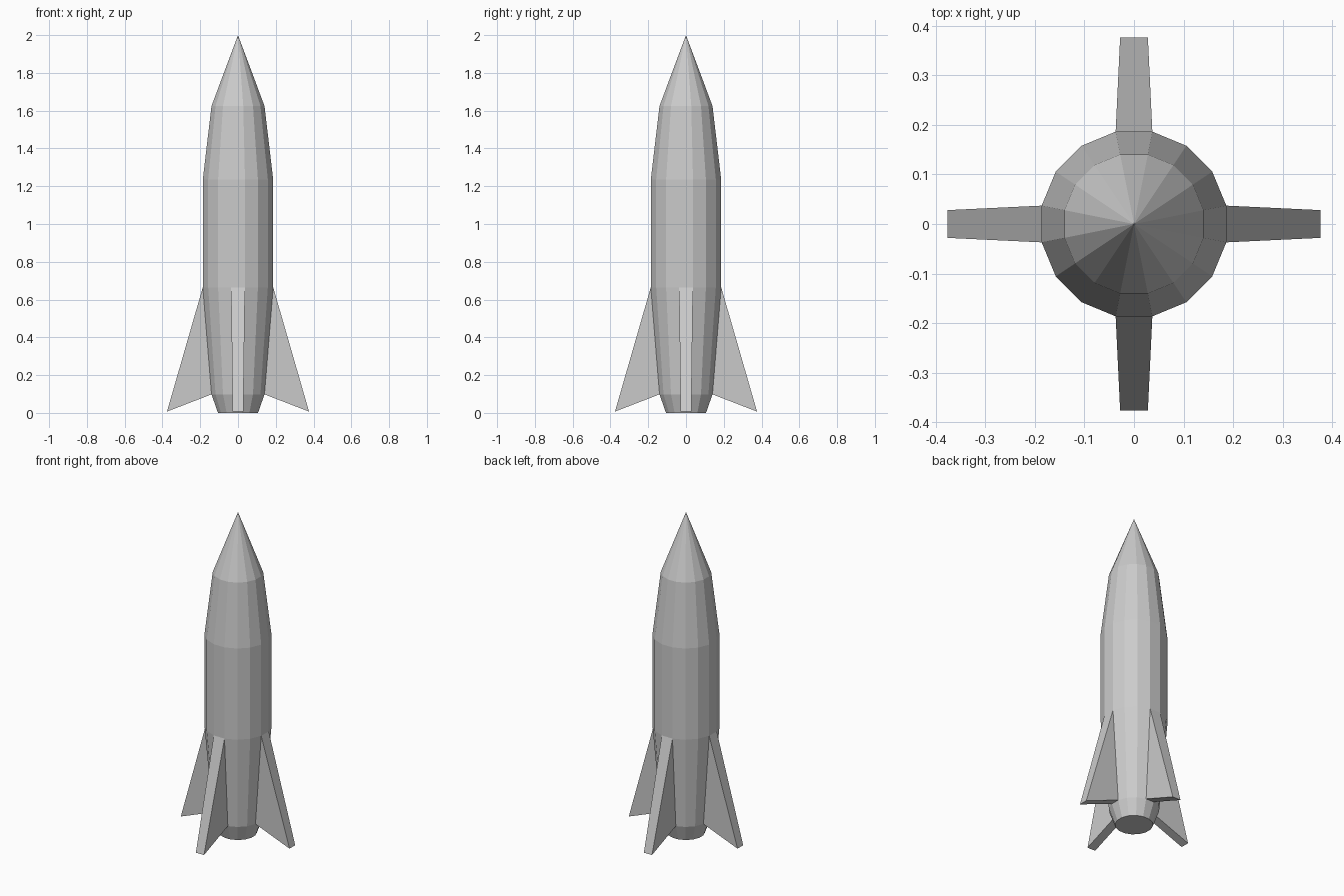
import bpy, bmesh, math
from mathutils import Vector

if "Cube" in bpy.data.objects:
    bpy.data.objects.remove(bpy.data.objects["Cube"])

SIDES = 16
# (radius, height) from the tail to the shoulder, then the nose tip
PROFILE = [(0.108, 0.0), (0.143, 0.098), (0.19, 0.665), (0.19, 1.235), (0.143, 1.625)]
FIN_REACH, FIN_HALF, FIN_Z = 0.376, 0.028, 0.007

bm = bmesh.new()

# Hull: stacked rings, with flat sides facing the four axes
rings = []
for r, z in PROFILE:
    angles = [2 * math.pi * (i + 0.5) / SIDES for i in range(SIDES)]
    rings.append([bm.verts.new((r * math.cos(a), r * math.sin(a), z)) for a in angles])
bm.faces.new(reversed(rings[0]))
fin_roots = []
for level, (lo, hi) in enumerate(zip(rings, rings[1:])):
    for i in range(SIDES):
        j = (i + 1) % SIDES
        face = bm.faces.new((lo[i], lo[j], hi[j], hi[i]))
        if level == 1 and i % 4 == 3:
            fin_roots.append(face)

# Nose cone
tip = bm.verts.new((0, 0, 2))
for i in range(SIDES):
    bm.faces.new((rings[-1][i], rings[-1][(i + 1) % SIDES], tip))

# Fins: extrude the four axis panels, sweeping only their lower edge outwards
for root in fin_roots:
    c = root.calc_center_median()
    out = Vector((c.x, c.y, 0)).normalized()
    side = Vector((-out.y, out.x, 0))
    panel = bmesh.ops.extrude_face_region(bm, geom=[root])["geom"]
    if root.is_valid:
        bmesh.ops.delete(bm, geom=[root], context='FACES_ONLY')
    for v in [g for g in panel if isinstance(g, bmesh.types.BMVert)]:
        if v.co.z < 0.3:
            s = math.copysign(FIN_HALF, v.co.dot(side))
            v.co = out * FIN_REACH + side * s + Vector((0, 0, FIN_Z))
bmesh.ops.remove_doubles(bm, verts=bm.verts[:], dist=1e-5)
bmesh.ops.recalc_face_normals(bm, faces=bm.faces[:])

mesh = bpy.data.meshes.new("rocket_hull_with_fins")
bm.to_mesh(mesh)
bm.free()
bpy.context.collection.objects.link(bpy.data.objects.new("rocket_hull_with_fins", mesh))
